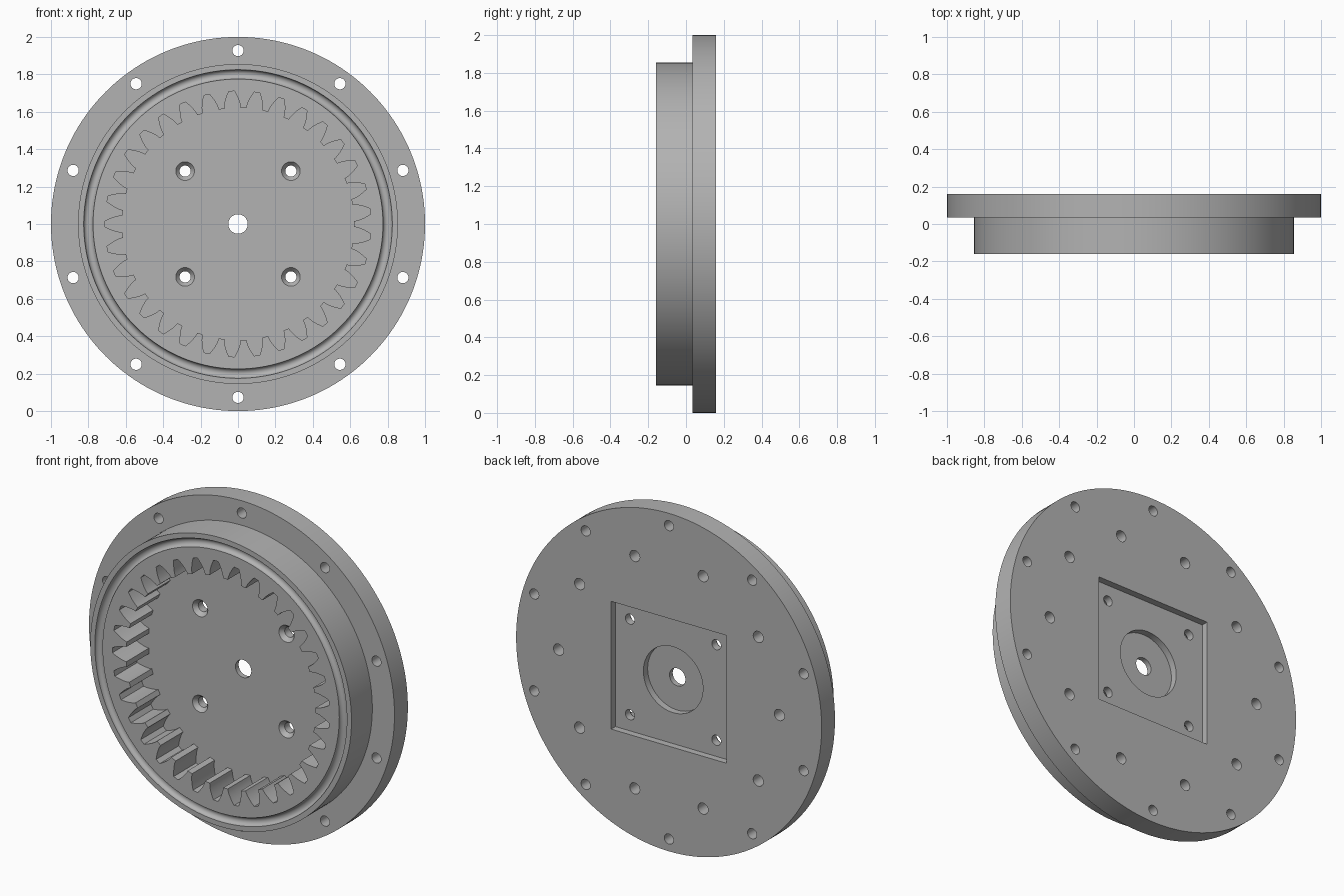
import bpy, bmesh
from math import pi, sin, cos, tan, acos, radians

cube = bpy.data.objects.get("Cube")
if cube:
    bpy.data.objects.remove(cube, do_unlink=True)

grey = bpy.data.materials.new("machined_grey")
grey.use_nodes = True
colour = (0.45, 0.45, 0.45, 1)
grey.diffuse_color = colour
grey.node_tree.nodes["Principled BSDF"].inputs["Base Color"].default_value = colour

MID = 1.0                        # height of the axis
FRONT, STEP, FLOOR, BACK = -0.16, 0.035, 0.05, 0.16


def finish(name, bm):
    bmesh.ops.recalc_face_normals(bm, faces=bm.faces)
    mesh = bpy.data.meshes.new(name)
    bm.to_mesh(mesh)
    bm.free()
    mesh.materials.append(grey)
    obj = bpy.data.objects.new(name, mesh)
    bpy.context.collection.objects.link(obj)
    return obj


def loft(bm, rings):
    """Skin equal-length rings of points and cap both ends."""
    loops = [[bm.verts.new(p) for p in ring] for ring in rings]
    for a, b in zip(loops, loops[1:]):
        for i in range(len(a)):
            j = (i + 1) % len(a)
            bm.faces.new((a[i], a[j], b[j], b[i]))
    bm.faces.new(loops[0])
    bm.faces.new(loops[-1])


def turned(name, profile, centres=((0, 0),), sides=32):
    """Turn a (radius, y) profile about a y-parallel axis at each centre."""
    bm = bmesh.new()
    for cx, cz in centres:
        loft(bm, [[(cx + r * cos(2 * pi * i / sides), y, MID + cz + r * sin(2 * pi * i / sides))
                   for i in range(sides)] for r, y in profile])
    return finish(name, bm)


def bolt_circle(radius, count, start):
    angles = [radians(start) + 2 * pi * i / count for i in range(count)]
    return [(radius * cos(a), radius * sin(a)) for a in angles]


def gear_space(teeth=33, pitch=0.66, tip=0.62, root=0.71, steps=6):
    """Prism of the internal gear opening, with involute flanks."""
    base = pitch * cos(radians(20))

    def involute(r):
        a = acos(min(1, base / r))
        return tan(a) - a

    radii = [tip + 0.0005 + (root - tip) * i / steps for i in range(steps + 1)]
    flank = [(r, pi / (2 * teeth) + involute(pitch) - involute(r) + 0.008) for r in radii]
    outline = []
    for k in range(teeth):
        mid = pi + 2 * pi * k / teeth
        outline += [(r, mid - h) for r, h in flank]
        outline += [(r, mid + h) for r, h in reversed(flank)]
    bm = bmesh.new()
    loft(bm, [[(r * cos(a), y, MID + r * sin(a)) for r, a in outline]
              for y in (FRONT - 0.1, FLOOR)])
    return finish("gear_cutter", bm)


def square_pocket(size, depth):
    bm = bmesh.new()
    bmesh.ops.create_cube(bm, size=1)
    for v in bm.verts:
        v.co = (v.co.x * size, BACK - depth if v.co.y < 0 else BACK + 0.1, MID + v.co.z * size)
    return finish("pocket_cutter", bm)


# Housing: flange and stepped body with a round ball groove in the front face
groove = [(0.8 - 0.025 * cos(pi * i / 12), FRONT + 0.025 * sin(pi * i / 12)) for i in range(13)]
housing = turned("gear_housing", groove + [(0.855, FRONT), (0.855, STEP), (1, STEP), (1, BACK)],
                 sides=160)

# Cutters: gear opening, motor pocket, boss recess, shaft and bolt holes
screws = bolt_circle(0.4, 4, 45)
cutters = [
    gear_space(),
    square_pocket(0.756, 0.04),
    turned("boss_recess_cutter", [(0.195, 0.08), (0.195, 0.3)], sides=64),
    turned("shaft_hole_cutter", [(0.052, -0.1), (0.052, 0.3)], sides=48),
    turned("flange_hole_cutter", [(0.03, -0.1), (0.03, 0.3)], bolt_circle(0.927, 10, 90)),
    turned("blind_hole_cutter", [(0.033, 0.07), (0.033, 0.3)], bolt_circle(0.723, 10, 0)),
    turned("screw_hole_cutter", [(0.05, 0.02), (0.05, FLOOR), (0.03, FLOOR + 0.025), (0.03, 0.3)],
           screws),
]
bpy.context.view_layer.objects.active = housing
for cutter in cutters:
    cutter.hide_render = True
    mod = housing.modifiers.new(cutter.name, "BOOLEAN")
    mod.operation = "DIFFERENCE"
    mod.solver = "EXACT"
    mod.object = cutter
    bpy.ops.object.modifier_apply(modifier=mod.name)
    bpy.data.objects.remove(cutter, do_unlink=True)

bpy.ops.object.select_all(action="DESELECT")
housing.select_set(True)
bpy.ops.object.shade_smooth_by_angle(angle=radians(30))
